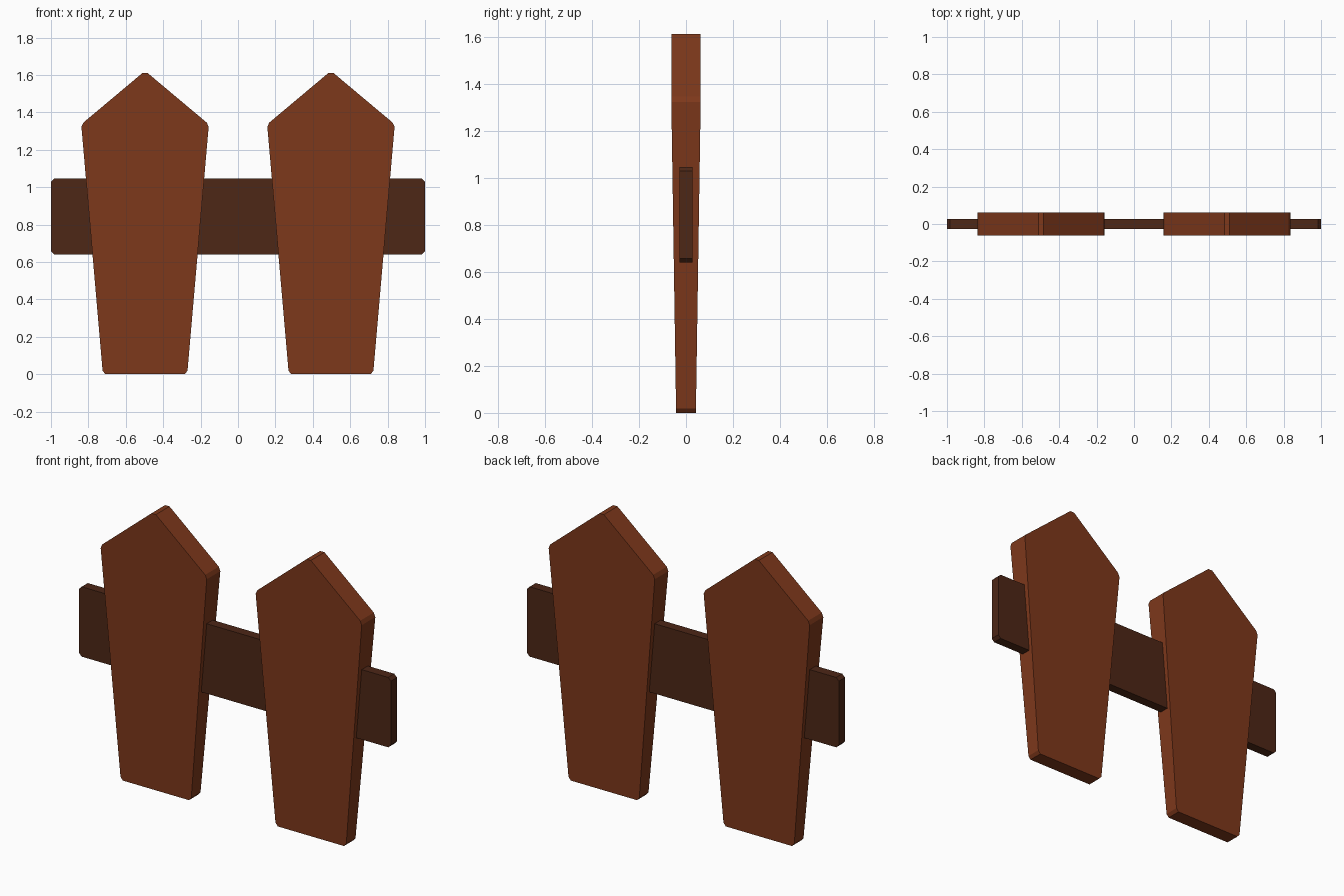
import bpy

if "Cube" in bpy.data.objects:
    bpy.data.objects.remove(bpy.data.objects["Cube"])


def material(name, color):
    mat = bpy.data.materials.new(name)
    mat.diffuse_color = (*color, 1)
    mat.use_nodes = True
    mat.node_tree.nodes["Principled BSDF"].inputs["Base Color"].default_value = mat.diffuse_color
    return mat


def board(name, profile, half_depth, mat):
    """Extrude an x-z outline along y; half_depth(z) gives half the thickness."""
    n = len(profile)
    verts = [(x, s * half_depth(z), z) for s in (-1, 1) for x, z in profile]
    faces = [tuple(range(n)), tuple(reversed(range(n, 2 * n)))]
    faces += [(i, i + n, (i + 1) % n + n, (i + 1) % n) for i in range(n)]
    mesh = bpy.data.meshes.new(name)
    mesh.from_pydata(verts, [], faces)
    mesh.materials.append(mat)
    obj = bpy.data.objects.new(name, mesh)
    bpy.context.collection.objects.link(obj)
    return obj


def mirrored(half):
    """Complete a right-half outline (bottom to top) with its left half."""
    return half + [(-x, z) for x, z in reversed(half)]


picket_wood = material("picket_wood", (0.21, 0.04, 0.011))
rail_wood = material("rail_wood", (0.075, 0.02, 0.008))

# Pickets: pointed boards, wider and thicker toward the shoulder
picket_half = [(0.212, 0.0), (0.227, 0.018), (0.34, 1.322),
               (0.330, 1.345), (0.014, 1.61)]
left = board("picket_left", mirrored(picket_half),
             lambda z: 0.042 + 0.0205 * min(z / 1.33, 1), picket_wood)
left.location.x = -0.497
right = left.copy()
right.name = "picket_right"
right.location.x = 0.497
bpy.context.collection.objects.link(right)

# Rail: flat crossbar with clipped corners, passing through both pickets
rail_half = [(0.983, 0.64), (1.0, 0.657), (1.0, 1.028), (0.983, 1.045)]
board("rail", mirrored(rail_half), lambda z: 0.028, rail_wood)
